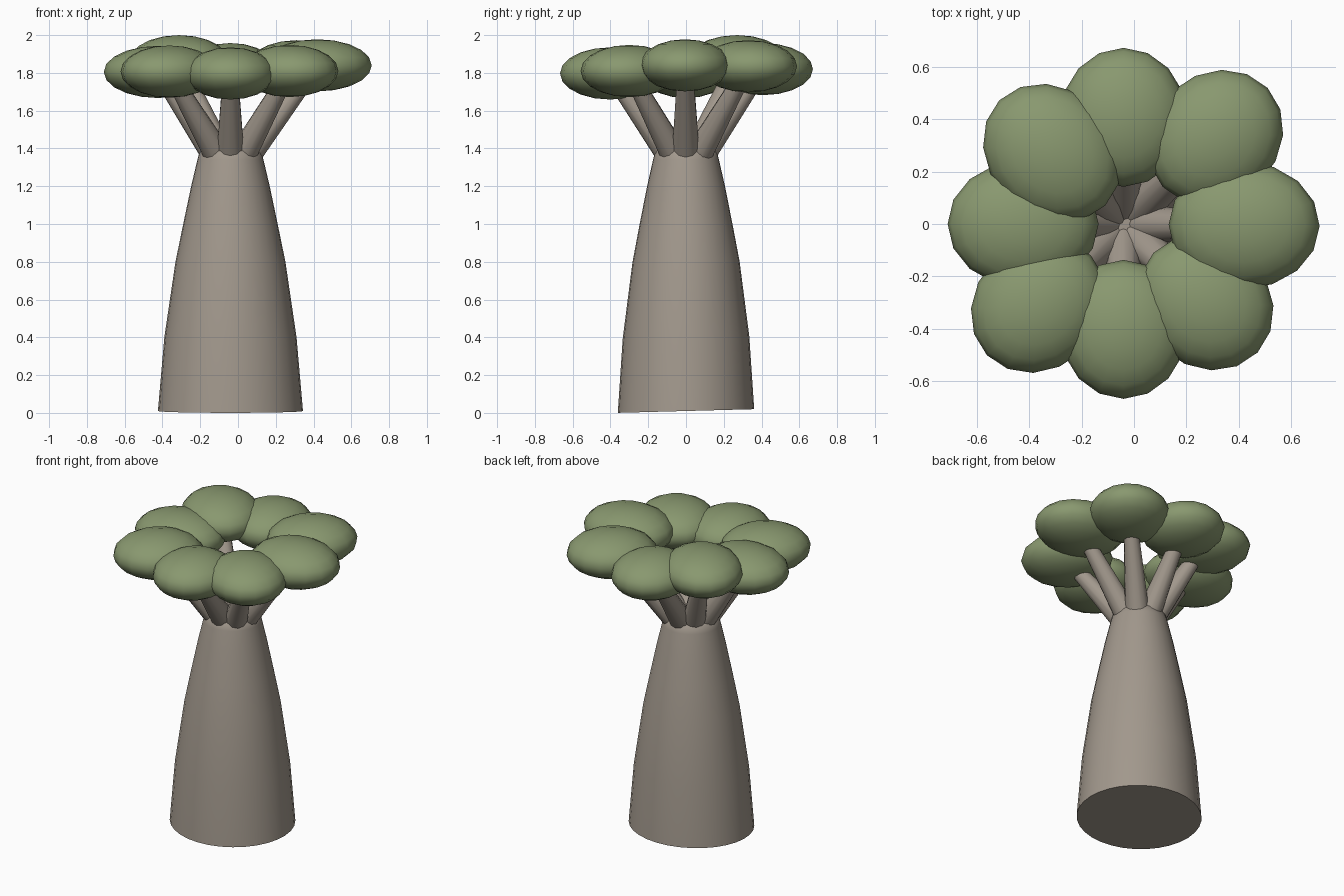
import bpy, bmesh, math
from mathutils import Vector, Matrix

default = bpy.data.objects.get("Cube")
if default:
    bpy.data.objects.remove(default, do_unlink=True)


def make_material(name, rgb):
    mat = bpy.data.materials.new(name)
    mat.use_nodes = True
    mat.diffuse_color = (*rgb, 1)
    mat.node_tree.nodes["Principled BSDF"].inputs["Base Color"].default_value = (*rgb, 1)
    return mat


bark = make_material("grey brown bark", (0.36, 0.315, 0.265))
leaf = make_material("olive green leaves", (0.25, 0.315, 0.16))


def finish(bm, name, mat, angle=50):
    bmesh.ops.recalc_face_normals(bm, faces=bm.faces)
    mesh = bpy.data.meshes.new(name)
    bm.to_mesh(mesh)
    bm.free()
    mesh.materials.append(mat)
    obj = bpy.data.objects.new(name, mesh)
    bpy.context.collection.objects.link(obj)
    bpy.ops.object.select_all(action="DESELECT")
    obj.select_set(True)
    bpy.context.view_layer.objects.active = obj
    bpy.ops.object.shade_smooth_by_angle(angle=math.radians(angle))
    return obj


CENTRE_X = -0.04
TRUNK_TOP = 1.4

# Trunk: lathed bottle profile (radius, height), slightly oval and tilted at the base
profile = [(0.384, 0.01), (0.35, 0.4), (0.291, 0.8), (0.25, 1.0),
           (0.208, 1.2), (0.175, 1.34), (0.163, 1.385), (0.14, TRUNK_TOP)]
SIDES = 32
bm = bmesh.new()
rings = []
for r, z in profile:
    low = 1 - z / TRUNK_TOP
    ring = []
    for i in range(SIDES):
        a = math.tau * i / SIDES
        y = r * math.sin(a) * (1 - 0.06 * low)
        ring.append(bm.verts.new((CENTRE_X + r * math.cos(a), y, z + 0.027 * y * low)))
    rings.append(ring)
for lower, upper in zip(rings, rings[1:]):
    for i in range(SIDES):
        j = (i + 1) % SIDES
        bm.faces.new((lower[i], lower[j], upper[j], upper[i]))
bm.faces.new(rings[0])
bm.faces.new(rings[-1])
finish(bm, "trunk", bark)

# Crown: position of each leaf cluster and its radial reach
clusters = {
    "left": ((0.42, -0.005, 1.84), 0.288),
    "back_left": ((0.31, 0.33, 1.835), 0.275),
    "back": ((-0.04, 0.407, 1.82), 0.265),
    "back_right": ((-0.312, 0.271, 1.862), 0.285),
    "right": ((-0.423, 0, 1.805), 0.288),
    "front_right": ((-0.363, -0.31, 1.807), 0.275),
    "front": ((-0.04, -0.402, 1.797), 0.265),
    "front_left": ((0.273, -0.3, 1.81), 0.275),
}
root = Vector((CENTRE_X, 0, 1.25))

for side, (position, reach) in clusters.items():
    centre = Vector(position)
    aim = centre - root

    # Leaf cluster: flattened ball, longest in the outward direction
    bm = bmesh.new()
    bmesh.ops.create_uvsphere(bm, u_segments=16, v_segments=10, radius=1)
    bm.transform(Matrix.Translation(centre)
                 @ Matrix.Rotation(math.atan2(aim.y, aim.x), 4, "Z")
                 @ Matrix.Diagonal((reach, 0.242, 0.138, 1)))
    finish(bm, side + "_leaf_cluster", leaf)

    # Branch: tapered limb from inside the trunk up into its leaf cluster
    length = aim.length * 0.88
    bm = bmesh.new()
    bmesh.ops.create_cone(bm, cap_ends=True, segments=12,
                          radius1=0.082, radius2=0.044, depth=length)
    bm.transform(Matrix.Translation(root + aim.normalized() * length / 2)
                 @ aim.to_track_quat("Z", "Y").to_matrix().to_4x4())
    finish(bm, side + "_branch", bark)
